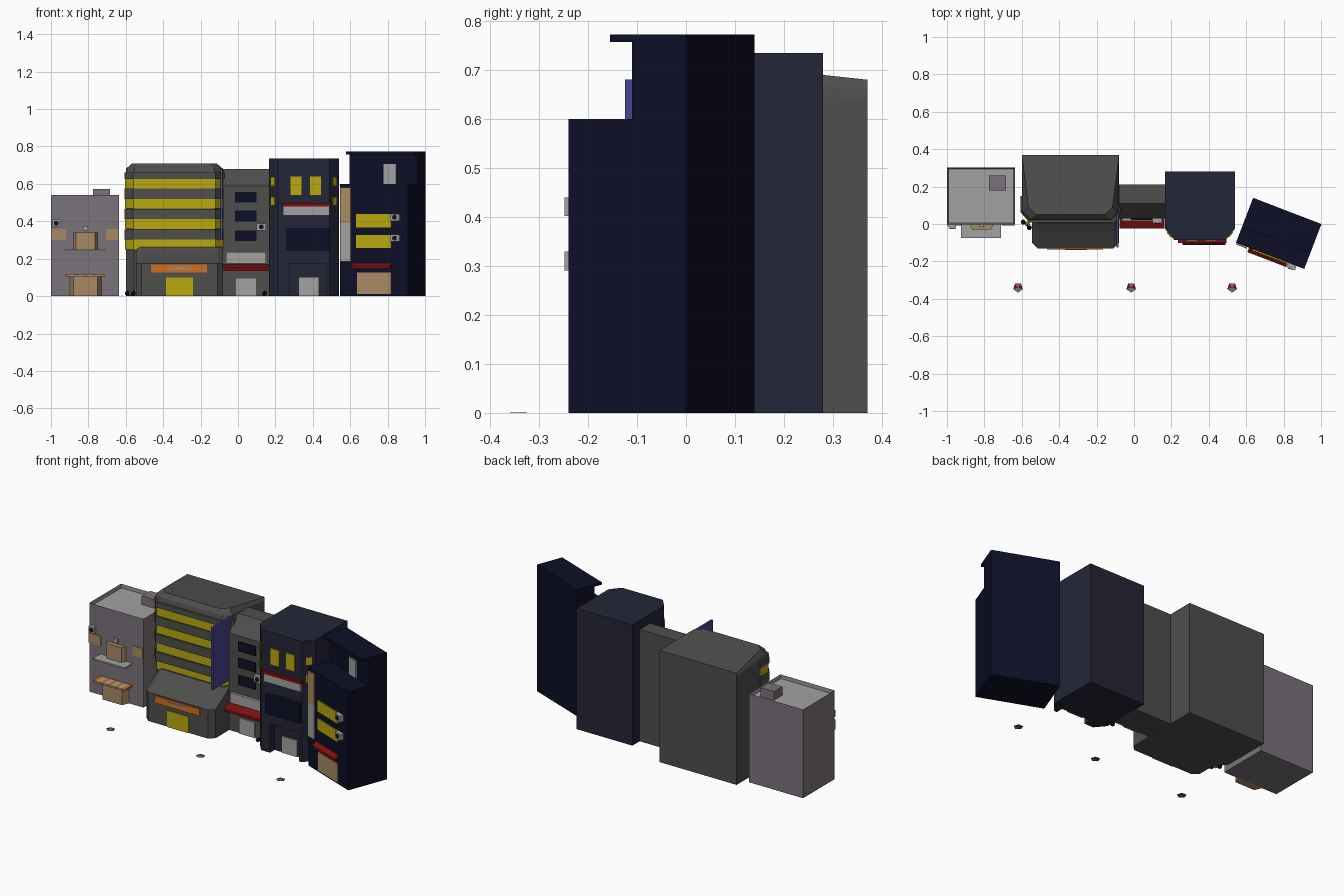
import bpy, bmesh, math
from mathutils import Matrix

if "Cube" in bpy.data.objects:
    bpy.data.objects.remove(bpy.data.objects["Cube"])

def srgb(*c):
    return [((v / 255 + 0.055) / 1.055) ** 2.4 if v > 10 else v / 255 / 12.92 for v in c] + [1]

MATS = {}
for key, col in dict(mauve_gray=(122, 115, 122), light_gray=(162, 162, 163), dark_gray=(78, 78, 77),
                     night_navy=(13, 15, 38), slate_navy=(36, 38, 56), yellow=(184, 168, 14),
                     red=(125, 15, 18), tan=(168, 138, 100), orange=(208, 110, 32),
                     purple=(72, 68, 145)).items():
    MATS[key] = bpy.data.materials.new(key)
    MATS[key].diffuse_color = srgb(*col)

# Frame of the turned building: x along its front, y into its depth
TURNED = Matrix.Translation((0.545, -0.10, 0)) @ Matrix.Rotation(math.radians(-21), 4, 'Z')

def finish(name, bm, mats, frame=None):
    bmesh.ops.recalc_face_normals(bm, faces=bm.faces)
    me = bpy.data.meshes.new(name)
    bm.to_mesh(me)
    bm.free()
    for m in mats.split():
        me.materials.append(MATS[m])
    ob = bpy.data.objects.new(name, me)
    bpy.context.collection.objects.link(ob)
    if frame:
        ob.matrix_world = frame
    return ob

def loft(name, rings, mat, frame=None):
    """Skin between rings of equal point count and cap both ends."""
    bm = bmesh.new()
    vs = [[bm.verts.new(p) for p in r] for r in rings]
    n = len(rings[0])
    for a, b in zip(vs, vs[1:]):
        for i in range(n):
            j = (i + 1) % n
            bm.faces.new((a[i], a[j], b[j], b[i]))
    bm.faces.new(vs[0])
    bm.faces.new(vs[-1])
    return finish(name, bm, mat, frame)

def prism(name, outline, z0, z1, mat, frame=None):
    return loft(name, [[(x, y, z) for x, y in outline] for z in (z0, z1)], mat, frame)

def box(name, x0, x1, y0, y1, z0, z1, mat, frame=None):
    return prism(name, [(x0, y0), (x1, y0), (x1, y1), (x0, y1)], z0, z1, mat, frame)

def along_x(name, profile, x0, x1, mat, frame=None):
    return loft(name, [[(x, y, z) for y, z in profile] for x in (x0, x1)], mat, frame)

def chamfered(x0, x1, y0, y1, cx, cy):
    return [(x0, y1), (x0, y0 + cy), (x0 + cx, y0), (x1 - cx, y0), (x1, y0 + cy), (x1, y1)]

def air_unit(name, x, y, z, w=0.038, frame=None):
    """Wall cooling unit with a round fan grille."""
    box(name, x - w / 2, x + w / 2, y - 0.025, y, z - 0.019, z + 0.019, 'light_gray', frame)
    ring = [(x + 0.013 * math.cos(a * math.pi / 5), z + 0.013 * math.sin(a * math.pi / 5)) for a in range(10)]
    loft(name + '_fan', [[(px, yy, pz) for px, pz in ring] for yy in (y - 0.028, y - 0.024)],
         'night_navy', frame)

# ---- Mauve shop house: body with sunken roof
bm = bmesh.new()
bmesh.ops.create_cube(bm, size=1, matrix=Matrix.Translation((-0.8175, 0.15, 0.27)) @ Matrix.Diagonal((0.365, 0.305, 0.54, 1)))
bm.normal_update()
top = max(bm.faces, key=lambda f: f.calc_center_median().z)
bmesh.ops.inset_region(bm, faces=[top], thickness=0.012)
for v in top.verts:
    v.co.z -= 0.02
top.material_index = 1
finish('mauve_house', bm, 'mauve_gray light_gray')
box('roof_hut', -0.775, -0.685, 0.18, 0.26, 0.51, 0.573, 'mauve_gray')
prism('shop_bay', [(-0.90, 0), (-0.88, -0.045), (-0.75, -0.045), (-0.73, 0)], 0, 0.105, 'tan')
prism('upper_bay', [(-0.88, 0), (-0.865, -0.03), (-0.765, -0.03), (-0.75, 0)], 0.25, 0.34, 'tan')
box('upper_awning', -0.925, -0.71, -0.075, 0, 0.241, 0.25, 'light_gray')
for i in range(9):
    w = 0.215 / 9
    box('awning_stripe', -0.925 + i * w, -0.925 + (i + 1) * w, -0.075, 0, 0.106, 0.116,
        'light_gray' if i % 2 else 'orange')
box('left_window', -1.0, -0.92, -0.008, 0.02, 0.30, 0.36, 'tan')
box('right_window', -0.705, -0.638, -0.008, 0, 0.30, 0.36, 'tan')
box('wall_lamp', -0.828, -0.802, -0.015, 0, 0.35, 0.375, 'light_gray')
air_unit('mauve_house_air_unit', -0.972, 0.0, 0.39)

# ---- Banded gray building: body and rounded sloping roof
main = chamfered(-0.60, -0.08, 0.02, 0.37, 0.045, 0.055)
prism('banded_body', main, 0, 0.625, 'dark_gray')
def roof_ring(inset, front, zf, zb):
    pts = chamfered(-0.60 + inset, -0.08 - inset, front, 0.37, 0.04, 0.04)
    pts[0], pts[-1] = (-0.60, 0.37), (-0.08, 0.37)
    return [(x, y, zb if y > 0.3 else zf) for x, y in pts]
loft('banded_roof', [[(x, y, 0.62) for x, y in main], roof_ring(0.0, 0.02, 0.655, 0.64),
                     roof_ring(0.008, 0.028, 0.685, 0.66), roof_ring(0.035, 0.05, 0.71, 0.68)], 'dark_gray')
for z in (0.25, 0.36, 0.468, 0.575):
    prism('window_band', chamfered(-0.604, -0.076, 0.015, 0.15, 0.045, 0.055), z, z + 0.055, 'yellow')
    prism('floor_ledge', chamfered(-0.607, -0.073, 0.008, 0.15, 0.046, 0.056), z + 0.052, z + 0.106 if z < 0.5 else 0.66, 'dark_gray')
# Projecting ground floor with a flared roof
def base_ring(front, z, c=0.03):
    return [(x, y, z) for x, y in chamfered(-0.545, -0.08, front, 0.06, c, c)]
loft('ground_floor', [base_ring(-0.13, 0), base_ring(-0.13, 0.175), base_ring(-0.105, 0.19),
                      base_ring(-0.045, 0.225), base_ring(0.005, 0.262)], 'dark_gray')
box('shop_sign', -0.465, -0.165, -0.137, -0.13, 0.125, 0.168, 'orange')
box('shop_sign_text_plate', -0.37, -0.25, -0.139, -0.136, 0.14, 0.155, 'tan')
box('yellow_door', -0.385, -0.24, -0.135, -0.13, 0, 0.10, 'yellow')
box('blade_sign', -0.094, -0.082, -0.125, 0.05, 0.30, 0.68, 'purple')
for x, y, m in ((-0.592, 0.01, 'night_navy'), (-0.57, 0.0, 'yellow'), (-0.56, -0.02, 'night_navy'),
                (0.142, -0.01, 'night_navy')):
    bm = bmesh.new()
    bmesh.ops.create_icosphere(bm, subdivisions=1, radius=0.015, matrix=Matrix.Translation((x, y, 0.015)))
    finish('street_pot', bm, m)

# ---- Narrow gray house
along_x('narrow_house', [(0.03, 0), (0.03, 0.59), (0.11, 0.68), (0.21, 0.68), (0.21, 0)], -0.08, 0.165, 'dark_gray')
for z in (0.295, 0.40, 0.50):
    box('narrow_window', -0.015, 0.10, 0.022, 0.03, z, z + 0.057, 'night_navy')
box('narrow_door', -0.01, 0.095, 0.022, 0.03, 0, 0.095, 'light_gray')
box('narrow_sign', -0.065, 0.15, 0.015, 0.03, 0.175, 0.237, 'light_gray')
along_x('red_awning', [(0.03, 0.17), (-0.025, 0.15), (-0.025, 0.135), (0.03, 0.145)], -0.077, 0.163, 'red')
air_unit('narrow_air_unit', 0.125, 0.03, 0.37, 0.05)

# ---- Slate tower with cut corners and a recessed entrance
tower = prism('slate_tower', chamfered(0.165, 0.54, -0.085, 0.28, 0.05, 0.06), 0, 0.735, 'slate_navy')
cutter = box('entrance_cutter', 0.275, 0.47, -0.15, -0.04, -0.1, 0.175, 'slate_navy')
cutter.hide_render = True
cutter.hide_viewport = True
cutter.display_type = 'WIRE'
mod = tower.modifiers.new('entrance', 'BOOLEAN')
mod.operation, mod.solver, mod.object = 'DIFFERENCE', 'EXACT', cutter
box('tower_door', 0.325, 0.43, -0.047, -0.04, 0, 0.10, 'light_gray')
for x in (0.28, 0.385):
    box('tower_window', x, x + 0.06, -0.092, -0.085, 0.54, 0.64, 'yellow')
box('tower_bay', 0.26, 0.49, -0.112, -0.08, 0.245, 0.362, 'night_navy')
box('tower_sign', 0.24, 0.49, -0.097, -0.08, 0.43, 0.48, 'light_gray')
box('tower_red_trim', 0.235, 0.495, -0.101, -0.08, 0.478, 0.497, 'red')
for side in (-1, 1):
    for z in (0.485, 0.59):
        f = Matrix.Translation((0.3525 + side * 0.1625, -0.055, z)) @ Matrix.Rotation(side * math.atan2(0.06, 0.05), 4, 'Z')
        box('corner_window', -0.017, 0.017, -0.006, 0.004, 0, 0.046, 'yellow', f)

# ---- Turned navy building: set-back top with overhanging roof slab
T = TURNED
box('navy_lower', 0, 0.391, 0, 0.257, 0, 0.60, 'night_navy', T)
box('navy_upper', 0, 0.391, 0.139, 0.257, 0.59, 0.76, 'night_navy', T)
box('navy_roof_slab', 0, 0.391, 0.091, 0.257, 0.757, 0.772, 'night_navy', T)
box('attic_window', 0.20, 0.27, 0.132, 0.139, 0.60, 0.705, 'light_gray', T)
for z in (0.257, 0.368):
    box('navy_window', 0.096, 0.295, -0.007, 0, z, z + 0.07, 'yellow', T)
    air_unit('navy_air_unit', 0.322, 0.0, z + 0.053, 0.05, T)
box('tall_sign_lower', 0.005, 0.065, -0.009, 0, 0.185, 0.39, 'light_gray', T)
box('tall_sign_upper', 0.005, 0.065, -0.009, 0, 0.39, 0.58, 'tan', T)
along_x('navy_red_awning', [(0, 0.178), (-0.025, 0.16), (-0.025, 0.148), (0, 0.155)], 0.075, 0.295, 'red', T)
box('navy_door', 0.10, 0.295, -0.007, 0, 0.01, 0.125, 'tan', T)

# ---- Flat five-sided street markers
for x in (-0.62, -0.015, 0.525):
    bm = bmesh.new()
    c = bm.verts.new((x, -0.34, 0.002))
    rim = [bm.verts.new((x + 0.027 * math.sin(a * math.tau / 5), -0.34 - 0.027 * math.cos(a * math.tau / 5), 0.001))
           for a in range(5)]
    for i in range(5):
        bm.faces.new((c, rim[i], rim[(i + 1) % 5])).material_index = i % 2
    finish('street_marker', bm, 'mauve_gray red')

for m in bpy.data.materials:
    if m.users and not m.is_grease_pencil:
        m.use_nodes = True
        m.node_tree.nodes["Principled BSDF"].inputs["Base Color"].default_value = m.diffuse_color
